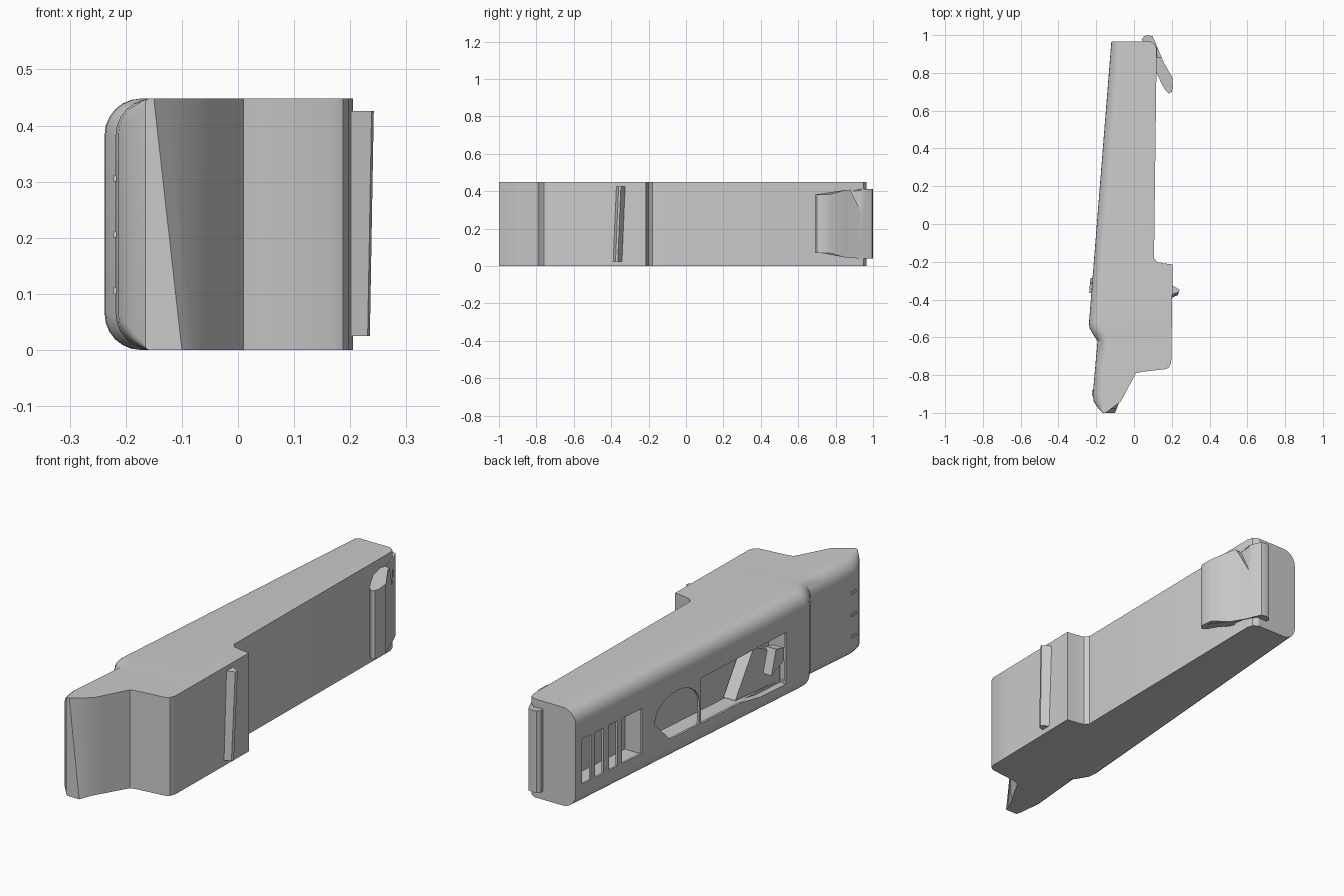
import bpy, bmesh, math

if "Cube" in bpy.data.objects:
    bpy.data.objects.remove(bpy.data.objects["Cube"], do_unlink=True)

grey = bpy.data.materials.new("plain_grey")
grey.use_nodes = True
colour = (0.6, 0.6, 0.6, 1)
grey.diffuse_color = colour
grey.node_tree.nodes["Principled BSDF"].inputs["Base Color"].default_value = colour

H = 0.448      # body height
BACK = 0.965   # rear end of the body


def loft(name, sections):
    """Closed skin through matching cross-sections, capped at both ends."""
    bm = bmesh.new()
    rings = [[bm.verts.new(p) for p in s] for s in sections]
    n = len(rings[0])
    for a, b in zip(rings, rings[1:]):
        for i in range(n):
            j = (i + 1) % n
            bm.faces.new((a[i], a[j], b[j], b[i]))
    bm.faces.new(rings[0])
    bm.faces.new(rings[-1])
    bmesh.ops.recalc_face_normals(bm, faces=bm.faces)
    mesh = bpy.data.meshes.new(name)
    bm.to_mesh(mesh)
    bm.free()
    obj = bpy.data.objects.new(name, mesh)
    bpy.context.collection.objects.link(obj)
    mesh.materials.append(grey)
    return obj


def lerp(table, y):
    for (y0, x0), (y1, x1) in zip(table, table[1:]):
        if y <= y1:
            return x0 + (x1 - x0) * (y - y0) / (y1 - y0)
    return table[-1][1]


def side_prism(name, points, near, far):
    """Prism on the slanted side wall; points are (distance from rear, z)."""
    return loft(name, [[(-0.12 - 0.079 * t + d, BACK - t, z) for t, z in points]
                       for d in (near, far)])


def rect(t0, t1, z0, z1):
    return [(t0, z0), (t1, z0), (t1, z1), (t0, z1)]


def cut(obj, cutter):
    cutter.hide_render = True
    mod = obj.modifiers.new("cut", "BOOLEAN")
    mod.operation, mod.solver, mod.object = "DIFFERENCE", "EXACT", cutter
    bpy.context.view_layer.objects.active = obj
    bpy.ops.object.modifier_apply(modifier=mod.name)
    bpy.data.objects.remove(cutter, do_unlink=True)


def smooth(obj, angle=30):
    bpy.ops.object.select_all(action="DESELECT")
    obj.select_set(True)
    bpy.context.view_layer.objects.active = obj
    bpy.ops.object.shade_smooth_by_angle(angle=math.radians(angle))


# Body: outlines of both sides as (y, x), with a chopped upper nose corner
left = [(-1, -0.165), (-0.98, -0.187), (-0.94, -0.213), (-0.9, -0.218),
        (-0.62, -0.193), (-0.59, -0.213), (-0.55, -0.236), (-0.52, -0.238), (BACK, -0.12)]
right = [(-1, -0.1), (-0.94, -0.077), (-0.79, 0.01), (-0.783, 0.04), (-0.768, 0.17),
         (-0.758, 0.187), (-0.735, 0.197), (-0.214, 0.205), (-0.208, 0.155),
         (-0.2, 0.122), (-0.18, 0.106), (0.925, 0.12), (0.95, 0.112), (BACK, 0.09)]
upper = [(-1, -0.15), (-0.94, -0.07)] + right[2:]


def body_section(y):
    xl = lerp(left, y)
    r = min(0.065, 0.5 * (lerp(upper, y) - xl))
    arc = [(xl + r * (1 - math.cos(a)), r * (1 - math.sin(a)))
           for a in [math.pi / 2 * i / 6 for i in range(7)]]
    lower = [(x, z) for x, z in reversed(arc)]
    return ([(lerp(right, y), y, 0)] + [(x, y, z) for x, z in lower]
            + [(x, y, H - z) for x, z in arc] + [(lerp(upper, y), y, H)])


stations = sorted({y for y, x in left + right})
body = loft("body", [body_section(y) for y in stations])

# Side openings: slots, arched port and long window
slots = [(0.04, 0.1), (0.125, 0.18), (0.215, 0.27), (0.3, 0.43)]
openings = [rect(a, b, 0.1, 0.305) for a, b in slots]
arch = [(0.655 + 0.145 * math.cos(a), 0.2 + 0.105 * math.sin(a))
        for a in [math.pi * i / 10 for i in range(11)]]
openings.append([(0.61, 0.1), (0.795, 0.1)] + arch)
openings.append([(0.81, 0.1), (1.06, 0.1), (1.2, 0.08), (1.36, 0.08),
                 (1.36, 0.315), (0.81, 0.305)])
for points in openings:
    cut(body, side_prism("opening_cutter", points, -0.05, 0.03))

# Hollows behind the thin side wall
for t0, t1 in [(0.03, 0.44), (0.49, 1.37)]:
    cut(body, side_prism("hollow_cutter", rect(t0, t1, 0.09, 0.32), 0.01, 0.095))
smooth(body)

# Folded panels inside the long window
side_prism("window_panel", [(1.07, 0.1), (1.36, 0.09), (1.36, 0.22), (1.19, 0.3)], 0.03, 0.09)
side_prism("window_shard", [(1.25, 0.16), (1.33, 0.2), (1.33, 0.26), (1.28, 0.27)], -0.012, 0.04)

# Narrow fin on the wide part
loft("side_fin", [[(0.2, y - 0.025, z), (tip - 0.004, y - 0.012, z), (tip, y, z),
                   (0.2, y + 0.025, z)]
                  for z, y, tip in [(0.025, -0.365, 0.235), (0.426, -0.348, 0.242)]])

# Rear clip: bent strip with a rolled outer edge, wider towards the rear
clip_plan = [(0.045, 0.955), (0.043, 0.98), (0.055, 0.996), (0.075, 1), (0.098, 0.994),
             (0.112, 0.965), (0.128, 0.925), (0.16, 0.85), (0.203, 0.775), (0.206, 0.72),
             (0.2, 0.7), (0.186, 0.69), (0.165, 0.71), (0.145, 0.745), (0.12, 0.8), (0.1, 0.9)]


def clip_inset(y):
    return lerp([(0.69, 0.03), (0.77, 0.03), (0.87, 0), (1, 0)], y)


clip = loft("rear_clip", [[(x, y, 0.04 + clip_inset(y)) for x, y in clip_plan],
                          [(x, y, 0.412 - clip_inset(y)) for x, y in clip_plan]])
cut(clip, loft("notch_cutter", [[(x, 0.868, 0.43), (x, 0.935, 0.29), (x, 0.945, 0.43)]
                                for x in (0.121, 0.3)]))
smooth(clip)

# Small ribs on the nose side
for z in (0.1, 0.2, 0.3):
    loft("nose_rib", [[(-0.222, -0.91, h), (-0.222, -0.88, h), (-0.21, -0.88, h),
                       (-0.21, -0.91, h)] for h in (z, z + 0.012)])
